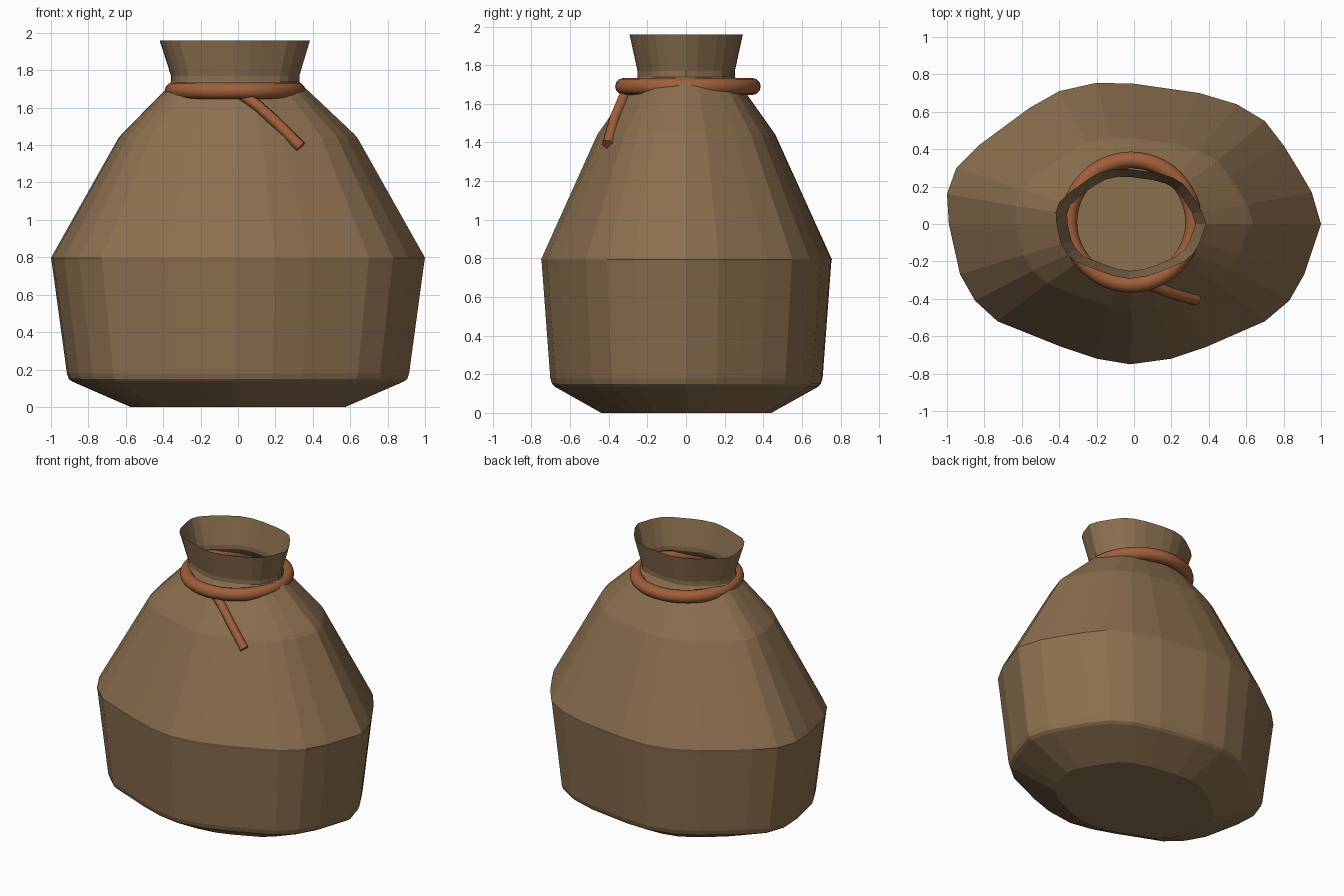
import bpy, bmesh
from math import radians

if "Cube" in bpy.data.objects:
    bpy.data.objects.remove(bpy.data.objects["Cube"])


def material(name, rgb):
    mat = bpy.data.materials.new(name)
    mat.use_nodes = True
    mat.diffuse_color = (*rgb, 1)
    mat.node_tree.nodes["Principled BSDF"].inputs["Base Color"].default_value = (*rgb, 1)
    return mat


cloth = material("brown cloth", (0.26, 0.16, 0.078))
leather = material("red brown cord", (0.35, 0.115, 0.042))

# Irregular hand-shaped outline of the belly, counter-clockwise
outline = [(1, 0), (.95, .17), (.88, .29), (.8, .42), (.7, .55), (.55, .64), (.35, .7),
           (0, .75), (-.2, .755), (-.4, .71), (-.56, .62), (-.83, .42), (-.95, .3),
           (-1, .16), (-.99, 0), (-.93, -.27), (-.85, -.41), (-.73, -.52), (-.38, -.66),
           (-.2, -.72), (-.02, -.75), (.2, -.72), (.38, -.66), (.7, -.52), (.83, -.41),
           (.91, -.27)]

# Levels of the sack: height, x scale, y scale, x shift
levels = [(0, .575, .585, 0), (.135, .885, .905, 0), (.15, .905, .925, 0),
          (.18, .915, .937, 0), (.775, .996, .996, 0), (.795, 1, 1, 0),
          (.815, .99, .988, 0), (1.44, .638, .613, 0), (1.46, .62, .595, 0),
          (1.71, .365, .36, -.01), (1.74, .343, .335, -.015), (1.77, .343, .335, -.015),
          (1.96, .402, .39, -.017)]

# Sack: lofted rings, closed below and open at the mouth
bm = bmesh.new()
rings = [[bm.verts.new((x * sx + cx, y * sy, z)) for x, y in outline]
         for z, sx, sy, cx in levels]
count = len(outline)
for low, high in zip(rings, rings[1:]):
    for i in range(count):
        j = (i + 1) % count
        bm.faces.new((low[i], low[j], high[j], high[i]))
bm.faces.new(rings[0][::-1])
mesh = bpy.data.meshes.new("sack")
bm.to_mesh(mesh)
bm.free()
mesh.materials.append(cloth)
sack = bpy.data.objects.new("sack", mesh)
bpy.context.collection.objects.link(sack)

# Cord ring tied around the neck
bpy.ops.mesh.primitive_torus_add(location=(-.015, .01, 1.69), major_radius=.333,
                                 minor_radius=.044, major_segments=48, minor_segments=12)
ring = bpy.context.object
ring.name = "neck_cord"
ring.data.materials.append(leather)
bpy.ops.object.shade_smooth_by_angle(angle=radians(40))

# Loose cord end hanging on the front
curve = bpy.data.curves.new("cord_end", "CURVE")
curve.dimensions = "3D"
curve.bevel_depth = .032
curve.bevel_resolution = 1
curve.use_fill_caps = True
path = [(-.01, -.29, 1.69), (.1, -.33, 1.615), (.2, -.368, 1.525), (.335, -.405, 1.39)]
spline = curve.splines.new("POLY")
spline.points.add(len(path) - 1)
for point, co in zip(spline.points, path):
    point.co = (*co, 1)
curve.materials.append(leather)
cord_end = bpy.data.objects.new("cord_end", curve)
bpy.context.collection.objects.link(cord_end)
